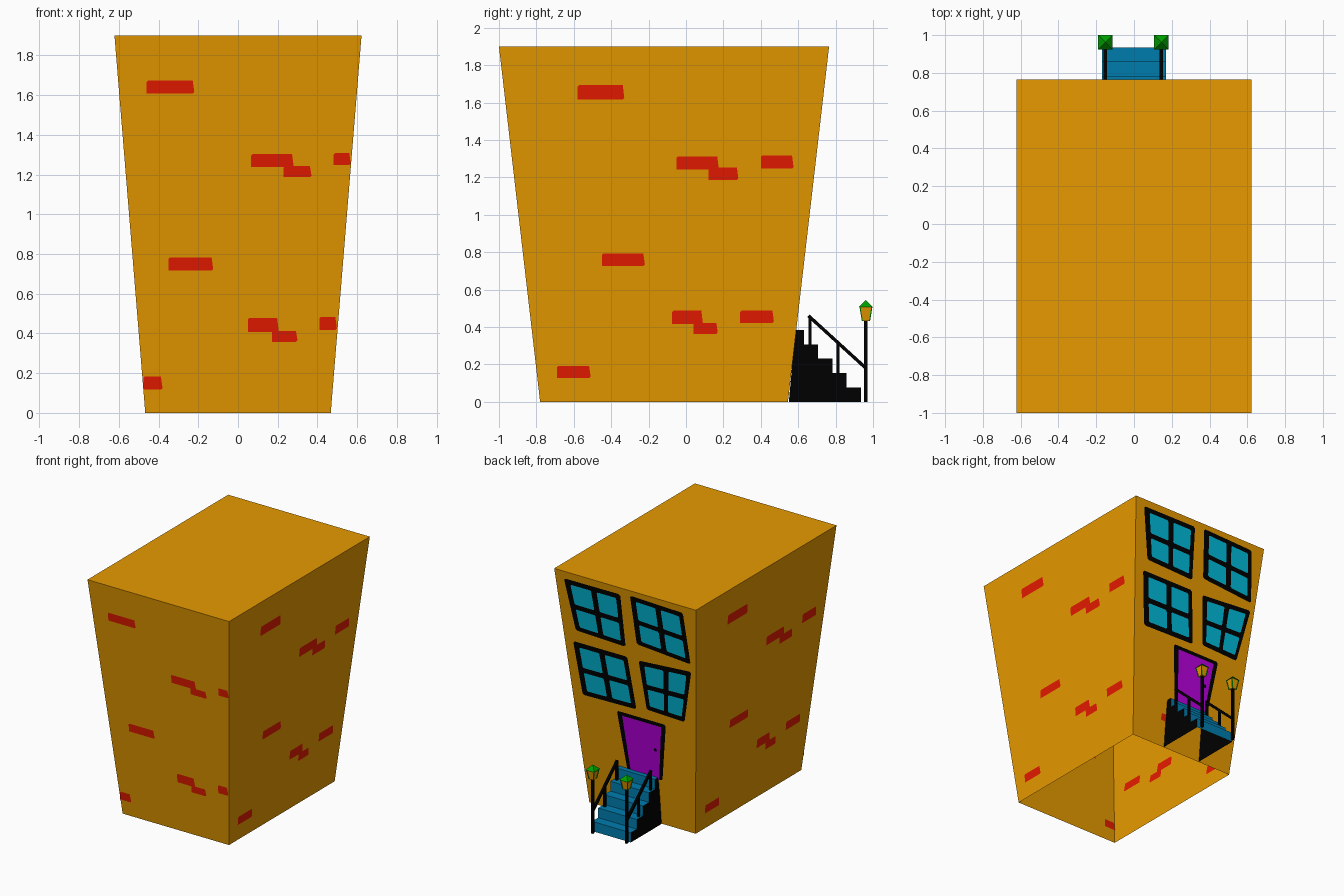
import bpy, bmesh, math
from mathutils import Vector

if "Cube" in bpy.data.objects:
    bpy.data.objects.remove(bpy.data.objects["Cube"])


def mat(name, r, g, b):
    m = bpy.data.materials.new(name)
    m.diffuse_color = (r, g, b, 1)
    m.use_nodes = True
    m.node_tree.nodes["Principled BSDF"].inputs["Base Color"].default_value = m.diffuse_color
    return m


ORANGE = mat("ochre wall", .88, .355, 0)
RED = mat("brick red", .89, .012, 0)
BLACK = mat("black", 0, 0, 0)
GLASS = mat("window teal", 0, .5, .7)
BLUE = mat("stair blue", 0, .2, .42)
PURPLE = mat("door purple", .48, 0, .74)
GREEN = mat("lamp green", 0, .35, 0)


def make(name, bm, *mats):
    me = bpy.data.meshes.new(name)
    bm.to_mesh(me)
    bm.free()
    for m in mats:
        me.materials.append(m)
    ob = bpy.data.objects.new(name, me)
    bpy.context.collection.objects.link(ob)
    return ob


def frustum(bm, low, high, bottom=True, top=True):
    """low/high = (x0, x1, y0, y1, z)"""
    rings = []
    for x0, x1, y0, y1, z in (low, high):
        rings.append([bm.verts.new(p) for p in
                      ((x0, y0, z), (x1, y0, z), (x1, y1, z), (x0, y1, z))])
    a, b = rings
    for i in range(4):
        j = (i + 1) % 4
        bm.faces.new((a[i], a[j], b[j], b[i]))
    if bottom:
        bm.faces.new(a[::-1])
    if top:
        bm.faces.new(b)


# House body: flares upward, open underneath
H, SX, SY = 1.9, .0816, .1158
bm = bmesh.new()
frustum(bm, (-.467, .467, -.78, .545, 0),
        (-.622, .622, -1.0, .765, H), bottom=False)
make("house_body", bm, ORANGE)


# Painted details: thin plates on both sides of a sloping wall
def on_wall(wall, a, z, off):
    if wall == "front":
        return Vector((a, -.78 - SY * z - off, z))
    if wall == "back":
        return Vector((a, .545 + SY * z + off, z))
    if wall == "right":
        return Vector((.467 + SX * z + off, a, z))
    return Vector((-.467 - SX * z - off, -.24 - a, z))


OUT = {"front": (0, -1, 0), "back": (0, 1, 0), "right": (1, 0, 0), "left": (-1, 0, 0)}


def plates(name, wall, shapes, m, off):
    bm = bmesh.new()
    for pts in shapes:
        for s in (1, -1):
            f = bm.faces.new([bm.verts.new(on_wall(wall, a, z, off * s)) for a, z in pts])
            f.normal_update()
            if f.normal.dot(Vector(OUT[wall])) * s < 0:
                f.normal_flip()
    return make(name, bm, m)


def brick(x0, x1, z0, z1):
    c = .008
    z0, z1 = z0 - .003, z1 + .003
    return [(x0, z0), (x1 - c, z0), (x1, z0 + c), (x1 - c, z1), (x0 + c, z1), (x0, z1 - c)]


front = [(-.46, -.22, 1.61, 1.67), (.065, .28, 1.24, 1.30), (.23, .37, 1.19, 1.24),
         (.48, .568, 1.25, 1.305), (-.35, -.125, .72, .78), (.05, .205, .41, .475),
         (.17, .30, .36, .41), (.41, .498, .42, .48), (-.477, -.38, .12, .18)]
side = [(-.58, -.33, 1.62, 1.69), (-.05, .175, 1.245, 1.31), (.12, .28, 1.19, 1.25),
        (.40, .575, 1.25, 1.315), (-.45, -.22, .73, .79), (-.075, .09, .42, .485),
        (.04, .17, .365, .42), (.29, .47, .425, .485), (-.69, -.51, .13, .19)]
plates("front_bricks", "front", [brick(*b) for b in front], RED, .003)
for w in ("right", "left"):
    plates(w + "_bricks", w, [brick(*b) for b in side], RED, .003)
plates("back_brick", "back", [brick(.17, .22, .21, .26)], RED, .003)


# Crooked windows: corners are upper left, upper right, lower right, lower left
def lerp(q, u, v):
    q = [Vector(p) for p in q]
    return q[0].lerp(q[1], u).lerp(q[3].lerp(q[2], u), v)


def rounded(q, t=.03):
    q = [Vector(p) for p in q]
    out = []
    for i in range(4):
        out += [q[i].lerp(q[i - 1], t), q[i].lerp(q[(i + 1) % 4], t)]
    return out


def sub(q, u0, u1, v0, v1):
    return [lerp(q, u, v) for u, v in ((u0, v0), (u1, v0), (u1, v1), (u0, v1))]


windows = [
    [(.540, 1.842), (.045, 1.845), (.032, 1.415), (.468, 1.430)],
    [(-.042, 1.860), (-.505, 1.845), (-.540, 1.428), (-.070, 1.465)],
    [(.500, 1.332), (.025, 1.333), (-.022, .910), (.450, .900)],
    [(-.075, 1.330), (-.540, 1.365), (-.445, .922), (-.115, .935)]]
for i, q in enumerate(windows):
    plates(f"window_frame_{i + 1}", "back", [rounded(q)], BLACK, .003)
    panes = [rounded(sub(q, u, u2, v, v2), .05)
             for u, u2 in ((.10, .47), (.57, .92)) for v, v2 in ((.09, .47), (.565, .91))]
    plates(f"window_panes_{i + 1}", "back", panes, GLASS, .005)

# Crooked door
door = [(.155, .85), (-.275, .85), (-.207, .37), (.10, .37)]
plates("door_frame", "back", [rounded(door, .03)], BLACK, .003)
plates("door_panel", "back", [sub(door, .10, .91, .06, 1)], PURPLE, .005)
knob = [(-.166 + .014 * math.cos(k * math.pi / 4), .615 + .014 * math.sin(k * math.pi / 4))
        for k in range(8)]
plates("door_knob", "back", [knob], BLACK, .007)

# Stairs: stepped profile, blue treads and risers, black sides, open below
N, TREAD, RISE, W = 5, .076, .077, .17
prof = [(.935, 0)]
for i in range(N):
    prof += [(.935 - i * TREAD, (i + 1) * RISE), (.935 - (i + 1) * TREAD, (i + 1) * RISE)]
prof[-1] = (.585, N * RISE)
bm = bmesh.new()
L = [bm.verts.new((-W, y, z)) for y, z in prof]
R = [bm.verts.new((W, y, z)) for y, z in prof]
for i in range(len(prof) - 1):
    bm.faces.new((R[i], L[i], L[i + 1], R[i + 1])).material_index = 0
for s, row in ((-1, L), (1, R)):
    foot = bm.verts.new((s * W, .55, 0))
    f = bm.faces.new(row + [foot])
    f.material_index = 1
    f.normal_update()
    if f.normal.x * s < 0:
        f.normal_flip()
make("stairs", bm, BLUE, BLACK)


# Square bar between two points
def bar(bm, p, q, r):
    p, q = Vector(p), Vector(q)
    d = q - p
    res = bmesh.ops.create_cone(bm, segments=4, radius1=r * 1.414, radius2=r * 1.414,
                                depth=d.length, cap_ends=True)
    ax = d.normalized()
    ux = Vector((1, 0, 0))
    ux = (ux - ax * ux.dot(ax)).normalized()
    uy = ax.cross(ux)
    c = math.sqrt(.5)
    for v in res["verts"]:
        x, y = (v.co.x - v.co.y) * c, (v.co.x + v.co.y) * c
        v.co = (p + q) / 2 + ux * x + uy * y + ax * v.co.z


# Railings and street lamps on both sides of the stairs
LY = .962
for label, x in (("left", -.152), ("right", .145)):
    bm = bmesh.new()
    bar(bm, (x, .655, .46), (x, LY, .18), .009)
    bar(bm, (x, .662, .30), (x, .662, .455), .008)
    bar(bm, (x, .812, .15), (x, .812, .32), .008)
    make(label + "_railing", bm, BLACK)

    bm = bmesh.new()
    bar(bm, (x, LY, 0), (x, LY, .435), .009)
    make(label + "_lamp_post", bm, BLACK)

    bm = bmesh.new()
    a, b = .019, .032
    frustum(bm, (x - a, x + a, LY - a, LY + a, .432), (x - b, x + b, LY - b, LY + b, .51))
    make(label + "_lamp_glass", bm, ORANGE)

    bm = bmesh.new()
    for sx in (-1, 1):
        for sy in (-1, 1):
            bar(bm, (x + sx * a, LY + sy * a, .432), (x + sx * b, LY + sy * b, .51), .003)
    make(label + "_lamp_edges", bm, GREEN)

    bm = bmesh.new()
    c = .038
    base = [bm.verts.new((x + i * c, LY + j * c, .507))
            for i, j in ((-1, -1), (1, -1), (1, 1), (-1, 1))]
    tip = bm.verts.new((x, LY, .545))
    bm.faces.new(base[::-1])
    for i in range(4):
        bm.faces.new((base[i], base[(i + 1) % 4], tip))
    make(label + "_lamp_roof", bm, GREEN)
